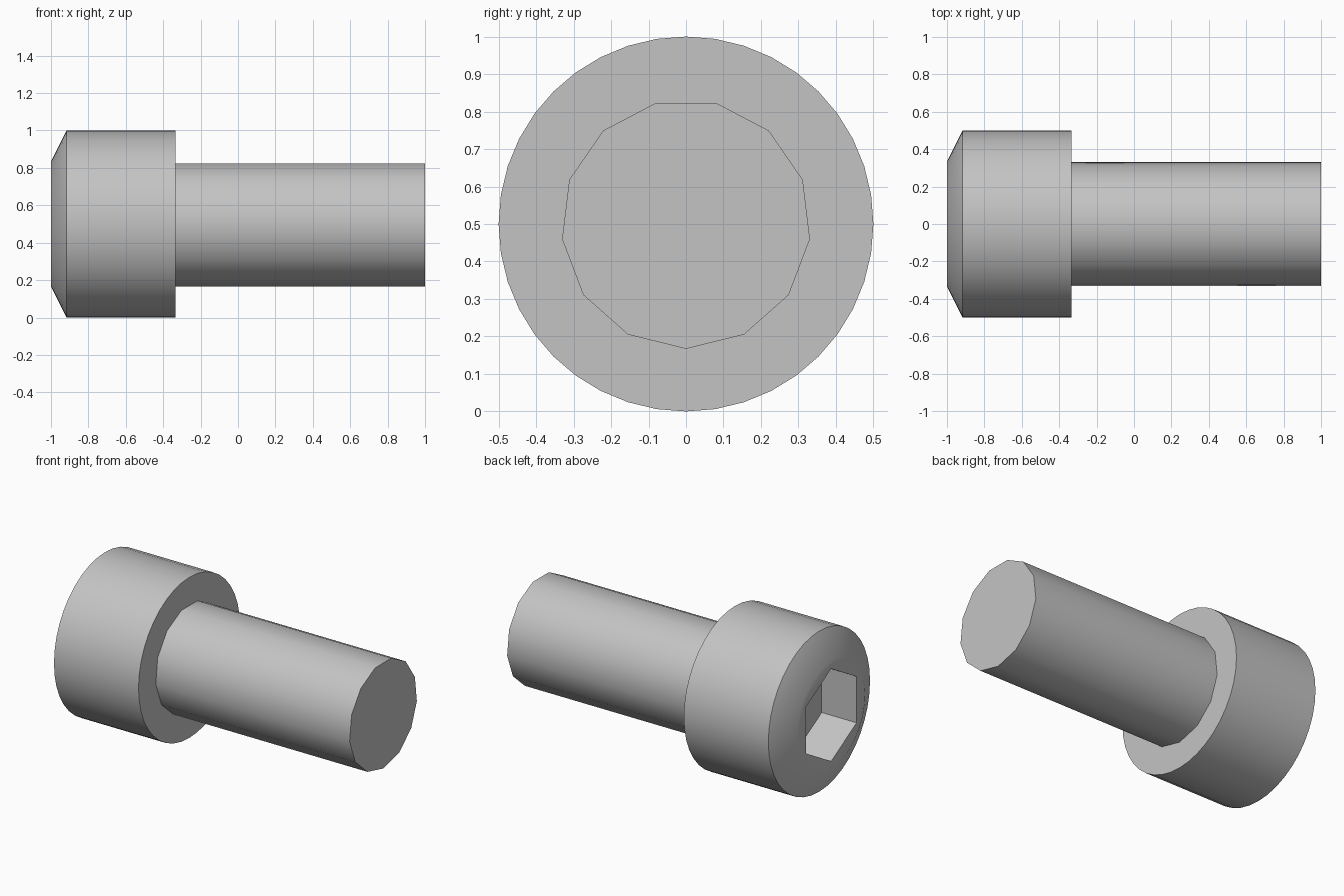
import bpy, bmesh, math

cube = bpy.data.objects.get("Cube")
if cube:
    bpy.data.objects.remove(cube, do_unlink=True)

AXIS_Z = 0.5

steel = bpy.data.materials.new("grey steel")
steel.use_nodes = True
colour = (0.55, 0.55, 0.55, 1)
steel.diffuse_color = colour
steel.node_tree.nodes["Principled BSDF"].inputs["Base Color"].default_value = colour


def ring(bm, x, radius, sides):
    """Polygon around the bolt axis, with one corner pointing down."""
    verts = []
    for i in range(sides):
        a = math.tau * i / sides
        verts.append(bm.verts.new((x, radius * math.sin(a), AXIS_Z - radius * math.cos(a))))
    return verts


def loop_edges(bm, verts):
    return [bm.edges.get(p) or bm.edges.new(p) for p in zip(verts, verts[1:] + verts[:1])]


def wall(bm, a, b):
    n = len(a)
    for i in range(n):
        j = (i + 1) % n
        bm.faces.new((a[i], a[j], b[j], b[i]))


def finish(bm, name):
    bmesh.ops.recalc_face_normals(bm, faces=bm.faces[:])
    mesh = bpy.data.meshes.new(name)
    bm.to_mesh(mesh)
    bm.free()
    mesh.materials.append(steel)
    obj = bpy.data.objects.new(name, mesh)
    bpy.context.collection.objects.link(obj)
    bpy.ops.object.select_all(action='DESELECT')
    obj.select_set(True)
    bpy.context.view_layer.objects.active = obj
    bpy.ops.object.shade_smooth_by_angle(angle=math.radians(30))


# Head: chamfered cylinder with a hexagonal socket
bm = bmesh.new()
back = ring(bm, -0.335, 0.5, 40)
shoulder = ring(bm, -0.917, 0.5, 40)
rim = ring(bm, -1, 0.333, 40)
socket_rim = ring(bm, -1, 0.288, 6)
socket_floor = ring(bm, -0.76, 0.288, 6)
wall(bm, back, shoulder)
wall(bm, shoulder, rim)
wall(bm, socket_rim, socket_floor)
bm.faces.new(back)
bm.faces.new(socket_floor)
bmesh.ops.triangle_fill(bm, edges=loop_edges(bm, rim) + loop_edges(bm, socket_rim),
                        use_beauty=True, normal=(-1, 0, 0))
finish(bm, "bolt_head")

# Shank: thirteen-sided rod set into the head
bm = bmesh.new()
root = ring(bm, -0.5, 0.333, 13)
tip = ring(bm, 1, 0.333, 13)
wall(bm, root, tip)
bm.faces.new(root)
bm.faces.new(tip)
finish(bm, "bolt_shank")
